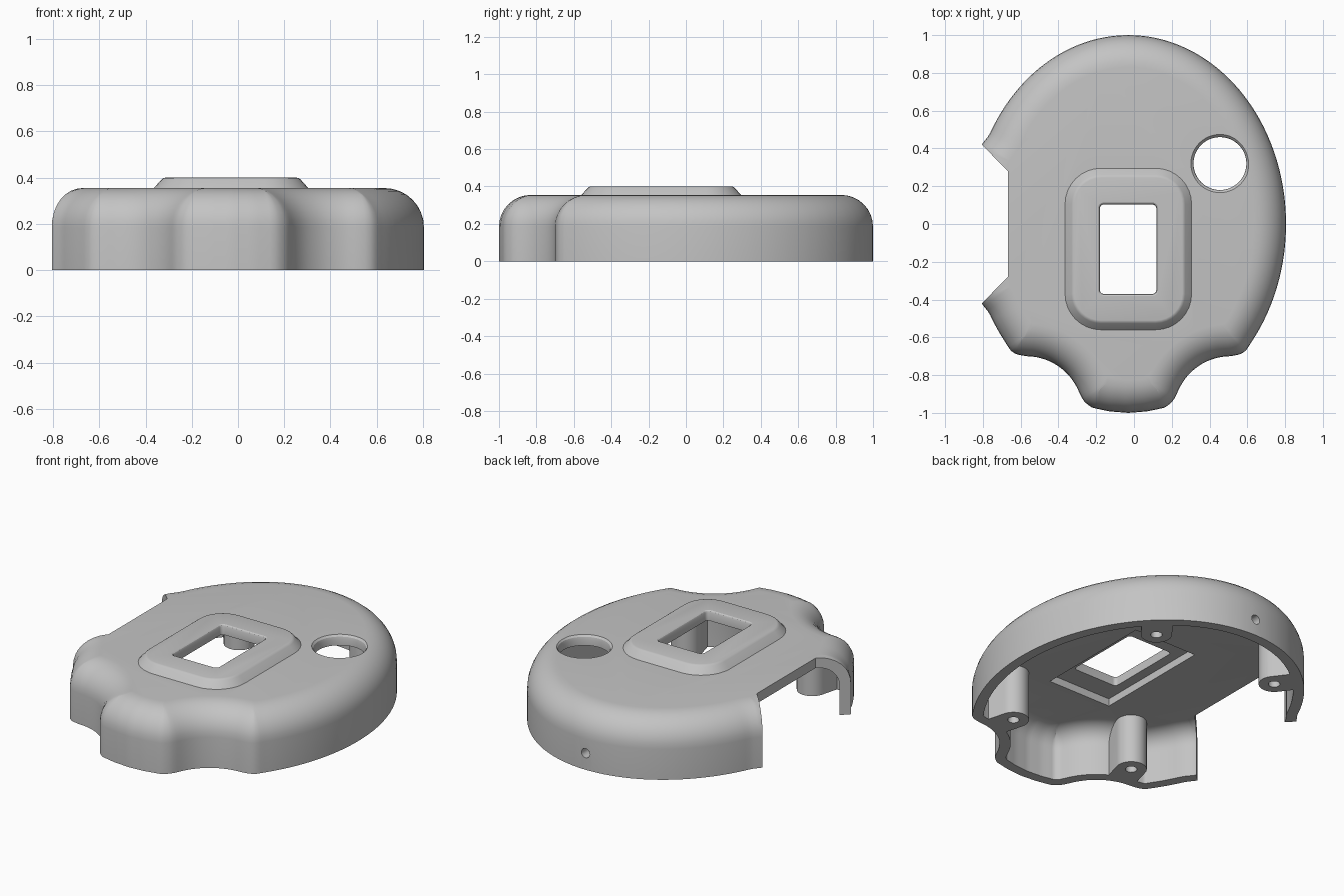
import bpy, bmesh, math
from mathutils import Vector

if "Cube" in bpy.data.objects:
    bpy.data.objects.remove(bpy.data.objects["Cube"], do_unlink=True)

CX = -0.03          # symmetry line of the body
TOP = 0.355         # height of the flat top
WALL = 0.06


def material(name, value):
    m = bpy.data.materials.new(name)
    m.use_nodes = True
    m.diffuse_color = (value, value, value, 1)
    m.node_tree.nodes["Principled BSDF"].inputs["Base Color"].default_value = m.diffuse_color
    return m


def loft(name, rings):
    """Closed solid through rings of (points, z)."""
    bm = bmesh.new()
    loops = [[bm.verts.new((p[0], p[1], z)) for p in pts] for pts, z in rings]
    n = len(loops[0])
    for a, b in zip(loops, loops[1:]):
        for i in range(n):
            j = (i + 1) % n
            bm.faces.new((a[i], a[j], b[j], b[i]))
    bm.faces.new(loops[0][::-1])
    bm.faces.new(loops[-1])
    bmesh.ops.remove_doubles(bm, verts=bm.verts, dist=0.0004)
    bmesh.ops.recalc_face_normals(bm, faces=bm.faces)
    mesh = bpy.data.meshes.new(name)
    bm.to_mesh(mesh)
    bm.free()
    ob = bpy.data.objects.new(name, mesh)
    bpy.context.collection.objects.link(ob)
    return ob


def combine(target, tool, operation):
    mod = target.modifiers.new("combine", "BOOLEAN")
    mod.operation, mod.object, mod.solver = operation, tool, "EXACT"
    bpy.context.view_layer.objects.active = target
    bpy.ops.object.modifier_apply(modifier=mod.name)
    bpy.data.objects.remove(tool, do_unlink=True)


def circle(x, y, r, n=32):
    return [(x + r * math.cos(math.tau * i / n), y + r * math.sin(math.tau * i / n))
            for i in range(n)]


def rounded_rect(x0, x1, y0, y1, r, n=8):
    pts = []
    corners = [(x1 - r, y1 - r), (x0 + r, y1 - r), (x0 + r, y0 + r), (x1 - r, y0 + r)]
    for k, (cx, cy) in enumerate(corners):
        for i in range(n + 1):
            a = math.pi / 2 * (k + i / n)
            pts.append((cx + r * math.cos(a), cy + r * math.sin(a)))
    return pts


def resample(pts, count):
    """Evenly spaced points along a closed line."""
    pts = pts + pts[:1]
    lens = [(b - a).length for a, b in zip(pts, pts[1:])]
    step, out, i, done = sum(lens) / count, [], 0, 0.0
    for k in range(count):
        while done + lens[i] < k * step:
            done += lens[i]
            i += 1
        out.append(pts[i].lerp(pts[i + 1], (k * step - done) / lens[i]))
    return out


def body_outline():
    # Half outline: oval, shoulder, scallop, front lobe
    half = [(0.835 * math.sin(t), math.cos(t))
            for t in (math.radians(2.25 * i) for i in range(1, 58))]
    half += [(0.625, -0.668), (0.595, -0.69)]
    half += [(0.54 + 0.3 * math.cos(a), -1 + 0.3 * math.sin(a))
             for a in (math.radians(90 + 6 * i) for i in range(12))]
    half += [(0.247, -0.92), (0.225, -0.95), (0.19, -0.973), (0.1, -0.992)]
    right = [Vector((CX + x, y)) for x, y in half]
    left = [Vector((CX - x, y)) for x, y in reversed(half)]
    pts = resample([Vector((CX, 1))] + right + [Vector((CX, -1))] + left, 240)
    # Small flare where the side opening meets the wall
    for p in pts:
        if p.x < -0.6:
            p.x -= 0.02 * min(1, max(0, 1 - (abs(p.y) - 0.42) / 0.05))
    return pts


def inset(pts, d):
    """Move a clockwise outline inward, closing up the tight corners."""
    n = len(pts)
    moved = []
    for i, p in enumerate(pts):
        t = (pts[(i + 1) % n] - pts[i - 1]).normalized()
        moved.append(p + Vector((t.y, -t.x)) * d)
    good = [all((q - p).length > d - 0.002 for p in pts) for q in moved]
    out = []
    for i in range(n):
        if good[i]:
            out.append(moved[i])
            continue
        a = next(k for k in range(1, n) if good[i - k])
        b = next(k for k in range(1, n) if good[(i + k) % n])
        out.append(moved[i - a].lerp(moved[(i + b) % n], a / (a + b)))
    return out


def dome(name, outline, start, bottom, top, r, steps=8):
    """Solid with straight walls and a rounded upper edge."""
    rings = [(inset(outline, start), bottom)]
    for k in range(steps + 1):
        a = math.pi / 2 * k / steps
        rings.append((inset(outline, start + r * (1 - math.cos(a))),
                      top - r + r * math.sin(a)))
    return loft(name, rings)


grey = material("grey plastic", 0.55)
outline = body_outline()
cover = dome("cover_shell", outline, 0, 0, TOP, 0.17)

# Raised frame around the window
frame = []
for d, z in [(0, 0.32), (0, TOP), (0.006, 0.361), (0.034, 0.392), (0.042, 0.398), (0.05, 0.4)]:
    frame.append((rounded_rect(-0.365 + d, 0.305 - d, -0.56 + d, 0.295 - d, 0.19 - d), z))
combine(cover, loft("raised_frame", frame), "UNION")

# Hollow inside, with the screw posts left standing
cavity = dome("cavity", outline, WALL, -0.1, TOP - WALL, 0.11)
posts = []
for side in (-1, 1):
    for y, out in [(0.655, Vector((0.6 * side, 0.8))), (-0.56, Vector((0.26 * side, -0.966)))]:
        c = Vector((CX + 0.42 * side, y))
        posts.append(c)
        start = math.atan2(out.y, out.x) + math.pi / 2
        arc = [c + 0.085 * Vector((math.cos(start + math.pi * i / 16),
                                   math.sin(start + math.pi * i / 16))) for i in range(17)]
        pts = arc + [arc[-1] + out * 0.25, arc[0] + out * 0.25]
        combine(cavity, loft("screw_post", [(pts, 0), (pts, 0.5)]), "DIFFERENCE")
combine(cover, cavity, "DIFFERENCE")

# Pocket under the raised frame
pocket = [(-0.24, -0.5), (0.18, -0.5), (0.18, 0.23), (-0.24, 0.23)]
combine(cover, loft("pocket", [(pocket, 0.2), (pocket, 0.34)]), "DIFFERENCE")

# Window with softened rim
window = [(rounded_rect(-0.18 - d, 0.118 + d, -0.37 - d, 0.103 + d, 0.02 + d), z)
          for d, z in [(0, 0.1), (0, 0.388), (0.004, 0.396), (0.012, 0.401), (0.012, 0.5)]]
combine(cover, loft("window", window), "DIFFERENCE")

# Round opening with softened rim
opening = [(circle(0.455, 0.32, 0.14 + d, 48), z)
           for d, z in [(0, 0.1), (0, 0.33), (0.004, 0.345), (0.016, 0.357), (0.016, 0.5)]]
combine(cover, loft("round_opening", opening), "DIFFERENCE")

# Side opening with slanted ends
side_cut = [(-0.668, -0.28), (-0.668, 0.28), (-1.1, 0.72), (-1.1, -0.72)]
combine(cover, loft("side_opening", [(side_cut, -0.2), (side_cut, 0.6)]), "DIFFERENCE")

# Screw holes in the posts and one through the back wall
for c in posts:
    ring = circle(c.x, c.y, 0.032, 20)
    combine(cover, loft("screw_hole", [(ring, -0.1), (ring, 0.25)]), "DIFFERENCE")
back_hole = loft("back_hole", [(circle(0, 0, 0.028, 20), -0.12), (circle(0, 0, 0.028, 20), 0.12)])
back_hole.rotation_euler.x = math.pi / 2
back_hole.location = (CX, 1, 0.1)
bpy.context.view_layer.update()
combine(cover, back_hole, "DIFFERENCE")

# Finish
cover.data.materials.clear()
cover.data.materials.append(grey)
for poly in cover.data.polygons:
    poly.material_index = 0
bpy.ops.object.select_all(action="DESELECT")
cover.select_set(True)
bpy.context.view_layer.objects.active = cover
bpy.ops.object.shade_smooth_by_angle(angle=math.radians(30))
